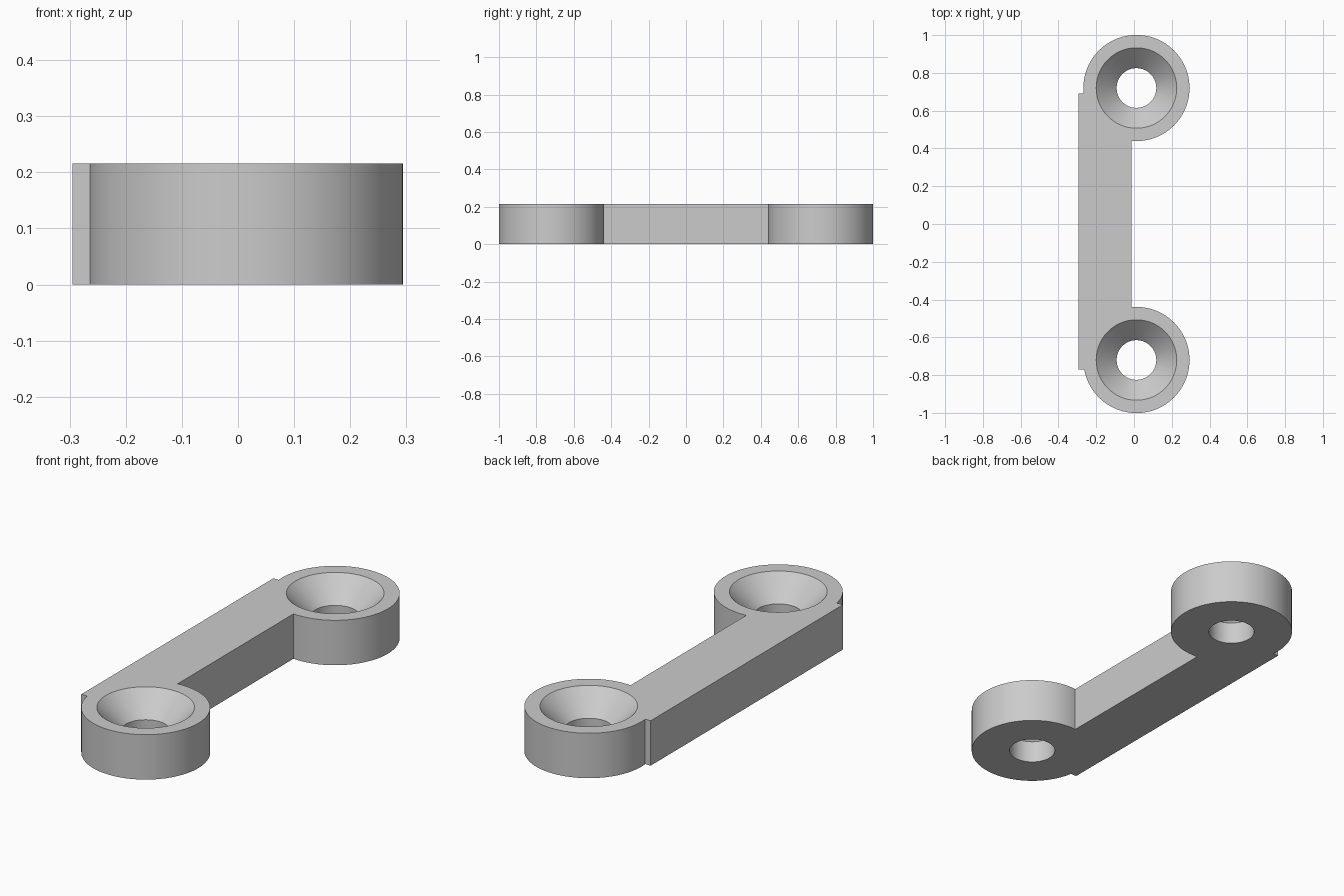
import bpy
import bmesh
from mathutils import Matrix

if "Cube" in bpy.data.objects:
    bpy.data.objects.remove(bpy.data.objects["Cube"])

HEIGHT = 0.216
EYE_X, EYE_Y = 0.013, 0.72
EYE_R, HOLE_R, SINK_R = 0.281, 0.105, 0.213
SINK_Z = HEIGHT / 2
OVER = 0.05
SEGMENTS = 96

grey = bpy.data.materials.new("light grey")
grey.use_nodes = True
grey.diffuse_color = (0.6, 0.6, 0.6, 1)
grey.node_tree.nodes["Principled BSDF"].inputs["Base Color"].default_value = (0.6, 0.6, 0.6, 1)


def make_object(name, bm):
    mesh = bpy.data.meshes.new(name)
    bm.to_mesh(mesh)
    bm.free()
    mesh.materials.append(grey)
    obj = bpy.data.objects.new(name, mesh)
    bpy.context.collection.objects.link(obj)
    return obj


def frustum(name, y, z0, z1, r0, r1):
    bm = bmesh.new()
    bmesh.ops.create_cone(bm, cap_ends=True, segments=SEGMENTS, radius1=r0, radius2=r1,
                          depth=z1 - z0, matrix=Matrix.Translation((EYE_X, y, (z0 + z1) / 2)))
    return make_object(name, bm)


def box(name, x0, x1, y0, y1, z0, z1):
    bm = bmesh.new()
    centre = Matrix.Translation(((x0 + x1) / 2, (y0 + y1) / 2, (z0 + z1) / 2))
    bmesh.ops.create_cube(bm, size=1, matrix=centre @ Matrix.Diagonal((x1 - x0, y1 - y0, z1 - z0, 1)))
    return make_object(name, bm)


def combine(target, tool, operation):
    bpy.ops.object.select_all(action="DESELECT")
    bpy.context.view_layer.objects.active = target
    target.select_set(True)
    mod = target.modifiers.new(operation.lower(), "BOOLEAN")
    mod.operation = operation
    mod.solver = "EXACT"
    mod.object = tool
    bpy.ops.object.modifier_apply(modifier=mod.name)
    bpy.data.objects.remove(tool)


# Offset bar joining the two round eyes
link = box("link_bar", -0.295, -0.013, -0.77, 0.69, 0, HEIGHT)
for y in (-EYE_Y, EYE_Y):
    combine(link, frustum("round_eye", y, 0, HEIGHT, EYE_R, EYE_R), "UNION")

# Countersunk screw holes
slope = (SINK_R - HOLE_R) / (HEIGHT - SINK_Z)
for y in (-EYE_Y, EYE_Y):
    combine(link, frustum("bore", y, -OVER, HEIGHT + OVER, HOLE_R, HOLE_R), "DIFFERENCE")
    combine(link, frustum("countersink", y, SINK_Z, HEIGHT + OVER, HOLE_R,
                          SINK_R + OVER * slope), "DIFFERENCE")

# Smooth round walls, crisp rims
link.select_set(True)
bpy.context.view_layer.objects.active = link
bpy.ops.object.shade_smooth_by_angle(angle=0.5)
